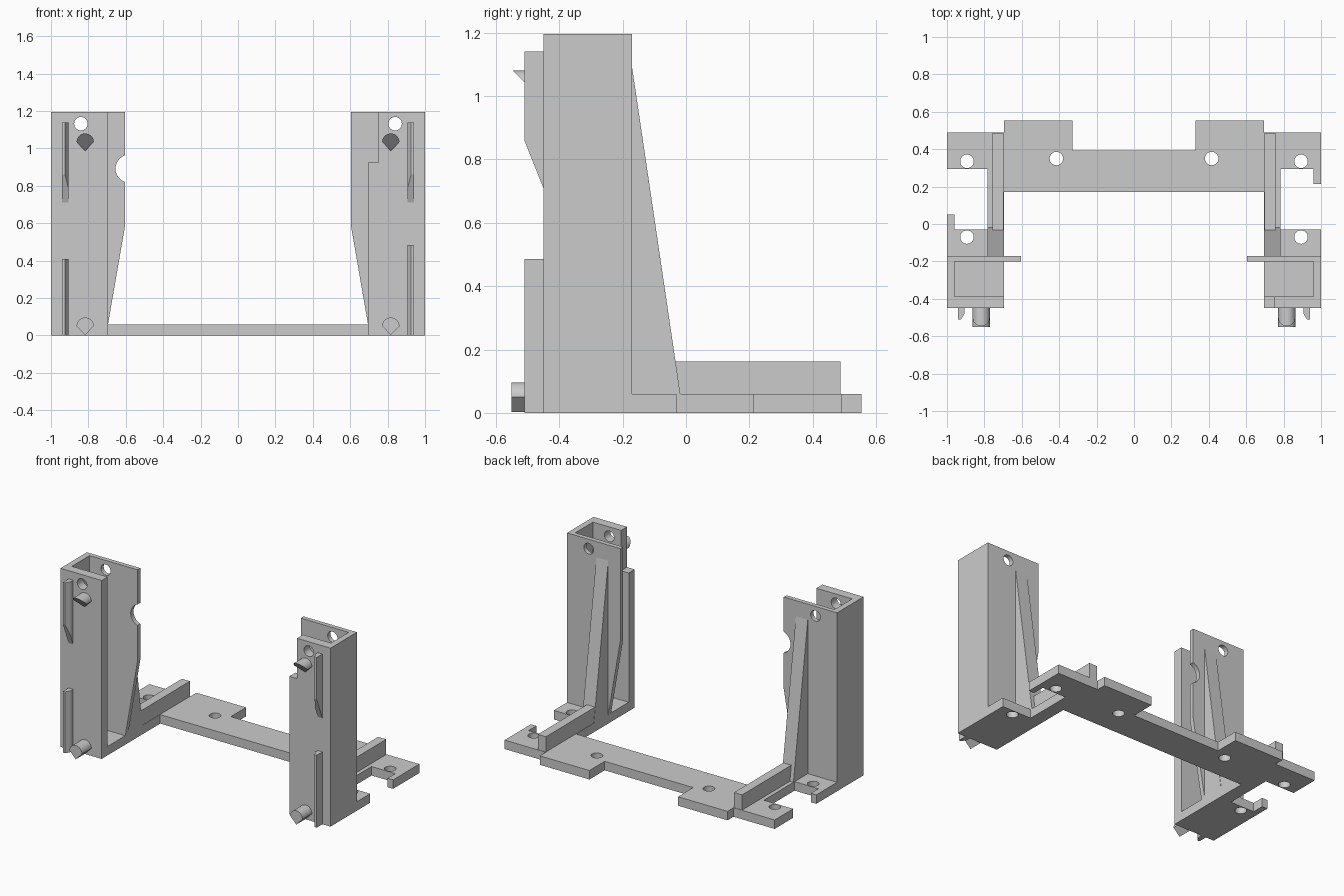
import bpy, bmesh, math

if "Cube" in bpy.data.objects:
    bpy.data.objects.remove(bpy.data.objects["Cube"])

grey = bpy.data.materials.new("light grey plastic")
grey.use_nodes = True
grey.diffuse_color = (0.6, 0.6, 0.6, 1)
grey.node_tree.nodes["Principled BSDF"].inputs["Base Color"].default_value = (0.6, 0.6, 0.6, 1)

PLATE, TOP = 0.06, 1.195          # plate thickness, tower height
FRONT, BACK = -0.45, -0.17        # tower depth


def prism(name, pts, axis, lo, hi, warp=None):
    """Extrude a flat outline along an axis; warp may move each end point."""
    place = {"x": lambda a, b, c: (c, a, b),
             "y": lambda a, b, c: (a, c, b),
             "z": lambda a, b, c: (a, b, c)}[axis]
    bm = bmesh.new()
    rings = []
    for c in (lo, hi):
        rings.append([bm.verts.new(place(a, b, warp(a, b) if warp and c == lo else c))
                      for a, b in pts])
    bm.faces.new(rings[0])
    bm.faces.new(rings[1][::-1])
    n = len(pts)
    for i in range(n):
        j = (i + 1) % n
        bm.faces.new((rings[0][i], rings[0][j], rings[1][j], rings[1][i]))
    bmesh.ops.recalc_face_normals(bm, faces=bm.faces)
    mesh = bpy.data.meshes.new(name)
    bm.to_mesh(mesh)
    bm.free()
    mesh.materials.append(grey)
    obj = bpy.data.objects.new(name, mesh)
    bpy.context.collection.objects.link(obj)
    return obj


def rect(a0, a1, b0, b1):
    return [(a0, b0), (a1, b0), (a1, b1), (a0, b1)]


def arc(a, b, r, turn=2 * math.pi, steps=32):
    count = steps if turn >= 2 * math.pi else steps + 1
    return [(a + r * math.cos(turn * i / steps), b + r * math.sin(turn * i / steps))
            for i in range(count)]


def drill(obj, holes, axis, lo, hi):
    """Cut round holes (a, b, radius) straight through a part."""
    for a, b, r in holes:
        cutter = prism("hole_cutter", arc(a, b, r), axis, lo, hi)
        cutter.hide_render = True
        mod = obj.modifiers.new("hole", "BOOLEAN")
        mod.operation, mod.solver, mod.object = "DIFFERENCE", "EXACT", cutter
        bpy.context.view_layer.objects.active = obj
        bpy.ops.object.modifier_apply(modifier=mod.name)
        bpy.data.objects.remove(cutter)


def smooth(obj):
    bpy.ops.object.select_all(action="DESELECT")
    obj.select_set(True)
    bpy.context.view_layer.objects.active = obj
    bpy.ops.object.shade_smooth_by_angle(angle=math.radians(30))


# Base plate: one mirrored outline with drilled screw holes
half = [(0.695, 0.17), (0.695, FRONT), (1, FRONT), (1, -0.03), (0.783, -0.03),
        (0.783, 0.295), (1, 0.295), (1, 0.49), (0.695, 0.49), (0.695, 0.553),
        (0.328, 0.553), (0.328, 0.392)]
base = prism("base_plate", half + [(-x, y) for x, y in reversed(half)], "z", 0, PLATE)
drill(base, [(s * x, y, 0.036) for s in (-1, 1)
             for x, y in ((0.893, 0.335), (0.893, -0.07), (0.415, 0.35))], "z", -0.1, 0.2)
smooth(base)
prism("right_front_tab", rect(-1, -0.96, -0.03, 0.05), "z", 0, PLATE)
prism("left_rear_tab", rect(0.96, 1, 0.213, 0.295), "z", 0, PLATE)

for side, s in (("right", -1), ("left", 1)):
    def flip(pts):
        return [(s * a, b) for a, b in pts]

    # Tower: open channel of three walls
    if s < 0:
        front = rect(0.695, 1, PLATE, TOP)
    else:
        front = [(0.695, PLATE), (1, PLATE), (1, TOP), (0.752, TOP),
                 (0.752, 0.925), (0.695, 0.925)]
    front_wall = prism(side + "_front_wall", flip(front), "y", FRONT, -0.387)
    drill(front_wall, [(s * 0.84, 1.132, 0.036)], "y", -0.6, -0.3)
    smooth(front_wall)

    prism(side + "_outer_wall", flip(rect(0.96, 1, -0.387, -0.2)), "z", PLATE, TOP)

    back = [(0.695, PLATE), (1, PLATE), (1, TOP), (0.605, TOP), (0.605, 0.58)]
    back_wall = prism(side + "_back_wall", flip(back), "y", -0.2, BACK)
    holes = [(s * 0.84, 1.132, 0.036)]
    if s < 0:
        holes.append((-0.58, 0.892, 0.075))   # cable notch in the inner edge
    drill(back_wall, holes, "y", -0.3, -0.1)
    smooth(back_wall)

    # Sloping brace behind the tower and low rib along the base
    x0, x1 = sorted((s * 0.695, s * 0.783))
    prism(side + "_brace", [(BACK, PLATE), (-0.018, PLATE), (BACK, 1.09)], "x", x0, x1)
    x0, x1 = sorted((s * 0.697, s * 0.757))
    prism(side + "_rib", [(-0.018, PLATE), (0.487, PLATE), (0.487, 0.162), (-0.035, 0.162)],
          "x", x0, x1)

    # Guide bars on the front, with a bevelled inner corner
    bar = flip([(0.94, FRONT), (0.94, -0.51), (0.925, -0.51), (0.906, -0.48), (0.906, FRONT)])
    prism(side + "_lower_guide", bar, "z", 0, 0.41 if s < 0 else 0.485)
    prism(side + "_upper_guide", bar, "z", 0.71, 1.14,
          warp=lambda x, y: 0.71 + 2.5 * (FRONT - y))

    # Pegs: half-round top and pointed bottom; the upper one is cut at a slant
    for level, z in (("lower", 0.05), ("upper", 1.034)):
        outline = arc(s * 0.817, z, 0.046, math.pi, 20) + [(s * 0.817, z - 0.047)]
        cut = (lambda x, h: FRONT - (h - 0.984)) if level == "upper" else None
        smooth(prism(side + "_" + level + "_peg", outline, "y", -0.55, FRONT + 0.01, cut))
